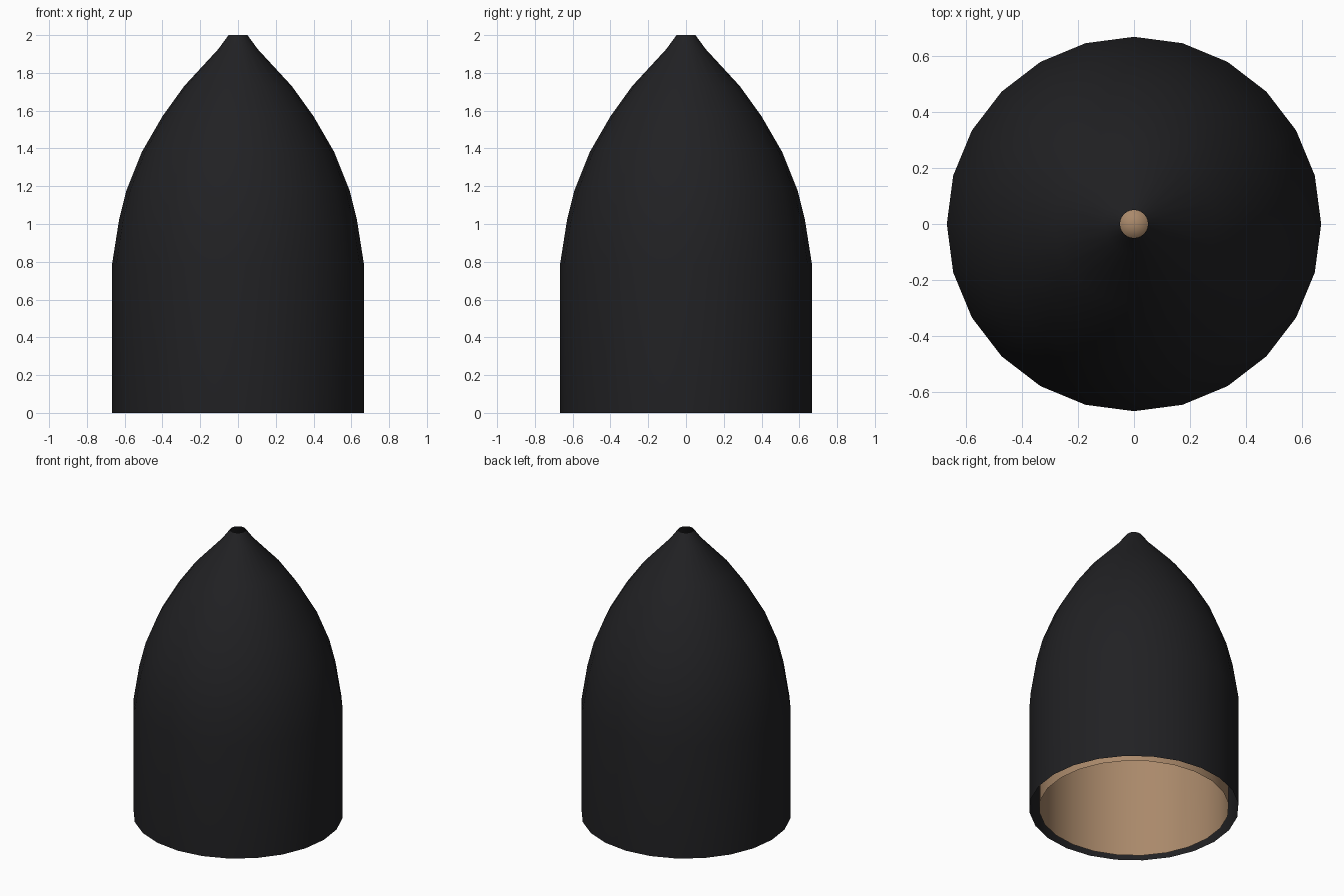
import bpy, math

if "Cube" in bpy.data.objects:
    bpy.data.objects.remove(bpy.data.objects["Cube"])

SIDES = 24


def material(name, rgb):
    m = bpy.data.materials.new(name)
    m.diffuse_color = (*rgb, 1.0)
    m.use_nodes = True
    m.node_tree.nodes["Principled BSDF"].inputs["Base Color"].default_value = m.diffuse_color
    return m


def revolve(name, profile, mat, inward=False):
    """Spin an open (radius, height) profile around z; radius 0 makes a point."""
    verts, rings, faces = [], [], []
    for r, z in profile:
        if r == 0:
            rings.append([len(verts)] * SIDES)
            verts.append((0, 0, z))
        else:
            rings.append(list(range(len(verts), len(verts) + SIDES)))
            for i in range(SIDES):
                a = 2 * math.pi * i / SIDES
                verts.append((r * math.cos(a), r * math.sin(a), z))
    for low, high in zip(rings, rings[1:]):
        for i in range(SIDES):
            j = (i + 1) % SIDES
            f = list(dict.fromkeys((low[i], low[j], high[j], high[i])))
            faces.append(f[::-1] if inward else f)
    mesh = bpy.data.meshes.new(name)
    mesh.from_pydata(verts, [], faces)
    mesh.materials.append(mat)
    ob = bpy.data.objects.new(name, mesh)
    bpy.context.collection.objects.link(ob)
    bpy.ops.object.select_all(action='DESELECT')
    ob.select_set(True)
    bpy.context.view_layer.objects.active = ob
    bpy.ops.object.shade_smooth_by_angle(angle=math.radians(30))
    return ob


black = material("black_shell", (0.015, 0.015, 0.017))
tan = material("tan_lining", (0.40, 0.25, 0.145))

# Outer shell, open at the base and with a small hole at the tip
revolve("outer_shell", [(0.667, 0), (0.667, 0.785), (0.63, 1.02), (0.59, 1.18),
                        (0.51, 1.38), (0.40, 1.57), (0.285, 1.73),
                        (0.105, 1.925), (0.05, 2.0)], black)

# Inner lining, set in from the shell and closing to a point under the hole
revolve("inner_lining", [(0.605, 0), (0.605, 0.78), (0.57, 1.01), (0.53, 1.16),
                         (0.455, 1.35), (0.35, 1.53), (0.24, 1.68),
                         (0.06, 1.89), (0, 1.975)], tan, inward=True)
